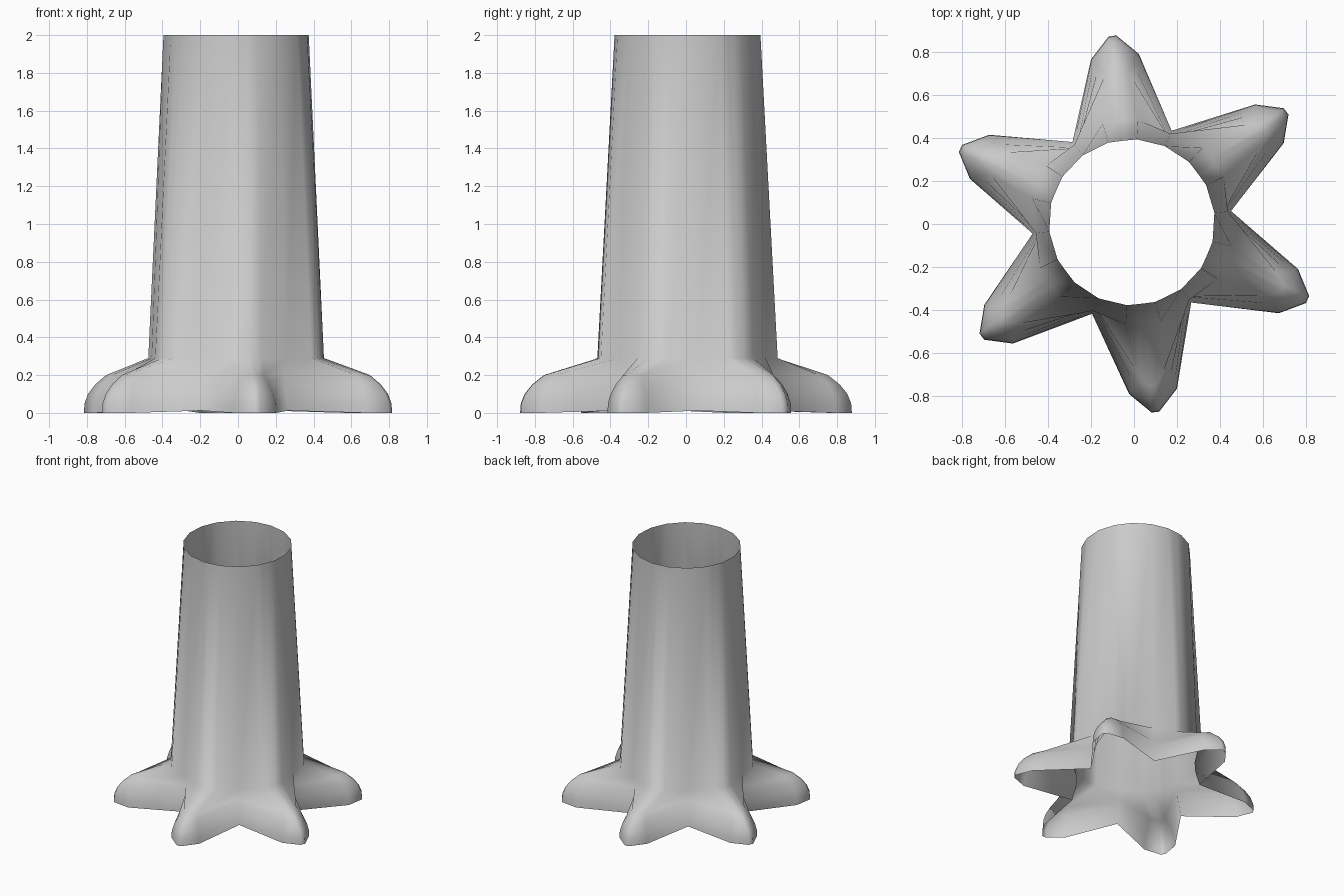
import bpy, bmesh, math
from mathutils import Vector, Matrix

if "Cube" in bpy.data.objects:
    bpy.data.objects.remove(bpy.data.objects["Cube"], do_unlink=True)

# Bark material
bark = bpy.data.materials.new("grey_bark")
bark.use_nodes = True
grey = (0.6, 0.6, 0.6, 1.0)
bark.diffuse_color = grey
bark.node_tree.nodes["Principled BSDF"].inputs["Base Color"].default_value = grey

ROOTS = 6
FIRST_ROOT = math.radians(36.5)
LEAN = Vector((-0.01, 0.008, 0))      # the trunk sits slightly off the root centre

# Each level: height, valley radius, root side (out, across), root tip (out, across)
LEVELS = [
    (0.00, 0.465, 0.785, 0.112, 0.882, 0.018),
    (0.05, 0.455, 0.783, 0.110, 0.878, 0.018),
    (0.10, 0.440, 0.770, 0.100, 0.858, 0.018),
    (0.15, 0.432, 0.750, 0.080, 0.818, 0.017),
    (0.20, 0.430, 0.705, 0.055, 0.755, 0.016),
    (0.29, 0.450, 0.471, 0.083, 0.473, 0.018),
    (2.00, 0.387, 0.381, 0.067, 0.382, 0.018),
]


def ring(z, valley, side, side_w, tip, tip_w):
    """One closed loop around the trunk: a valley, then a root, repeated."""
    points = []
    half = math.pi / ROOTS
    for k in range(ROOTS):
        turn = Matrix.Rotation(FIRST_ROOT + k * 2 * half, 3, 'Z')
        local = [(valley * math.cos(half), -valley * math.sin(half)),
                 (side, -side_w), (tip, -tip_w), (tip, tip_w), (side, side_w)]
        for i, (out, across) in enumerate(local):
            on_trunk = i == 0 or z > 0.25
            lift = 0.012 if i == 0 and z == 0 else 0
            p = turn @ Vector((out, across, z + lift))
            points.append(p + LEAN if on_trunk else p)
    return points


# Hollow trunk and flaring roots, open at both ends
bm = bmesh.new()
rings = [[bm.verts.new(p) for p in ring(*level)] for level in LEVELS]
for low, high in zip(rings, rings[1:]):
    n = len(low)
    for j in range(n):
        m = (j + 1) % n
        bm.faces.new((low[j], low[m], high[m], high[j])).smooth = True

mesh = bpy.data.meshes.new("trunk_with_roots")
bm.to_mesh(mesh)
bm.free()
mesh.materials.append(bark)
trunk = bpy.data.objects.new("trunk_with_roots", mesh)
bpy.context.collection.objects.link(trunk)
